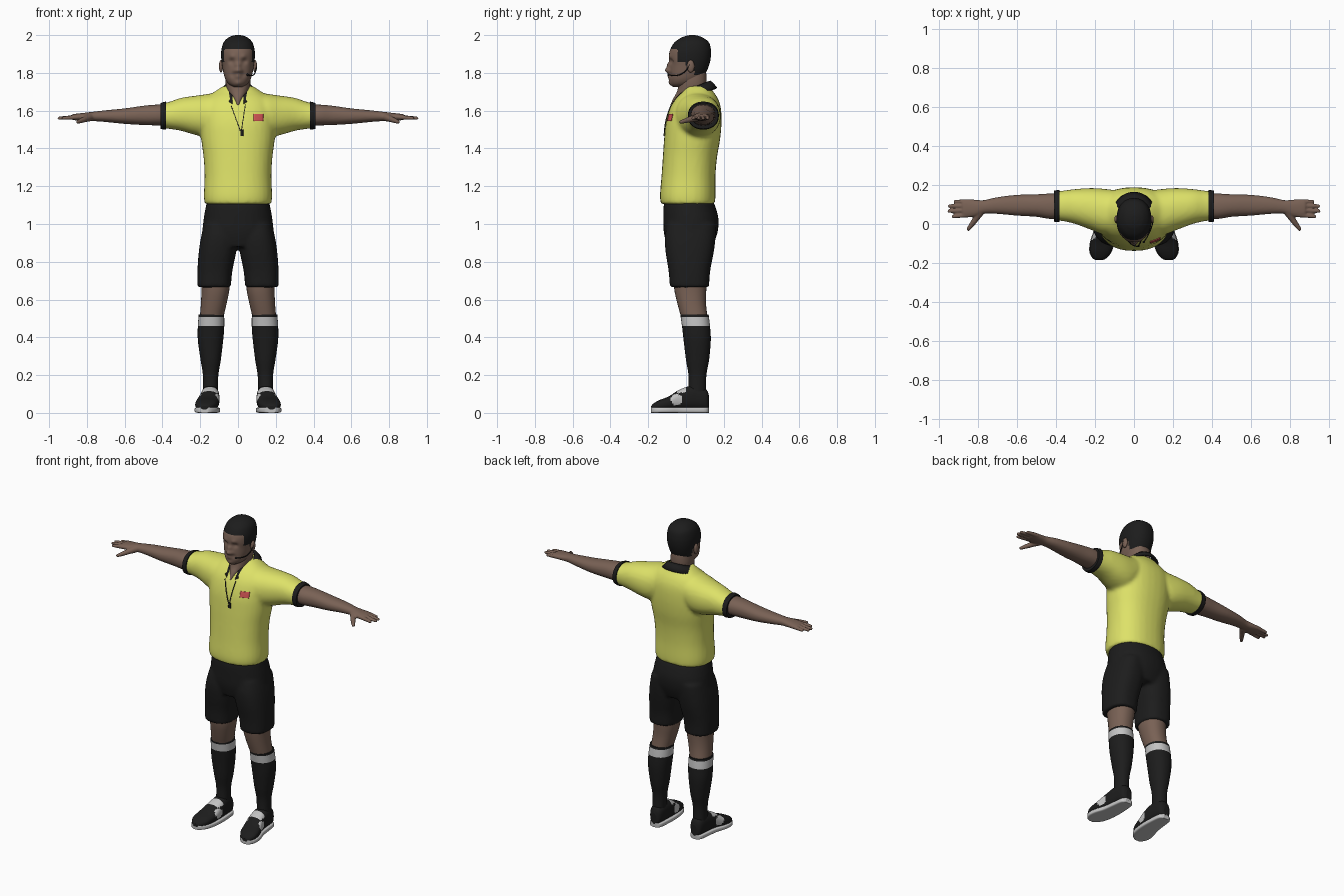
import bpy, bmesh, math
from mathutils import Vector, Matrix

if "Cube" in bpy.data.objects:
    bpy.data.objects.remove(bpy.data.objects["Cube"])


def material(name, r, g, b):
    m = bpy.data.materials.new(name)
    m.diffuse_color = (r, g, b, 1)
    m.use_nodes = True
    bsdf = m.node_tree.nodes["Principled BSDF"]
    bsdf.inputs["Base Color"].default_value = (r, g, b, 1)
    bsdf.inputs["Roughness"].default_value = .8
    return m


YELLOW = material("shirt yellow", .73, .76, .14)
SKIN = material("brown skin", .19, .12, .09)
BLACK = material("cloth black", .012, .012, .012)
WHITE = material("trim white", .55, .55, .55)
RED = material("badge red", .65, .09, .09)


def smooth_rows(rows, steps):
    """Catmull-Rom blend between the key cross-sections."""
    rows = [Vector(r) for r in rows]
    out = []
    for i in range(len(rows) - 1):
        b, c = rows[i], rows[i + 1]
        a = rows[max(i - 1, 0)]
        d = rows[min(i + 2, len(rows) - 1)]
        for k in range(steps):
            t = k / steps
            out.append(b + (c - a) * (t / 2) + (a * 2 - b * 5 + c * 4 - d) * (t * t / 2)
                       + (b * 3 - a - c * 3 + d) * (t ** 3 / 2))
    return out + [rows[-1]]


def loft(bm, rows, axis=2, side=1, n=32, steps=4, p=2.2):
    """Skin superellipse rings; a row is (position, min, max, min, max)."""
    others = [k for k in range(3) if k != axis]
    rings = []
    for t, a0, a1, b0, b1 in smooth_rows(rows, steps):
        ring = []
        for i in range(n):
            ang = math.tau * i / n
            c, s = math.cos(ang), math.sin(ang)
            co = Vector((0, 0, 0))
            co[axis] = t
            co[others[0]] = (a0 + a1) / 2 + (a1 - a0) / 2 * math.copysign(abs(c) ** (2 / p), c)
            co[others[1]] = (b0 + b1) / 2 + (b1 - b0) / 2 * math.copysign(abs(s) ** (2 / p), s)
            co.x *= side
            ring.append(bm.verts.new(co))
        rings.append(ring)
    for lo, hi in zip(rings, rings[1:]):
        for i in range(n):
            j = (i + 1) % n
            bm.faces.new((lo[i], lo[j], hi[j], hi[i]))
    bm.faces.new(rings[0])
    bm.faces.new(rings[-1])


def symmetric(rows):
    return [(z, -h, h, a, b) for z, h, a, b in rows]


def ball(bm, centre, size):
    m = Matrix.Translation(centre) @ Matrix.Diagonal((*size, 1))
    bmesh.ops.create_uvsphere(bm, u_segments=16, v_segments=10, radius=1, matrix=m)


def finger(bm, a, b, r0, r1, side):
    a, b = Vector(a), Vector(b)
    a.x, b.x = a.x * side, b.x * side
    d = b - a
    m = Matrix.Translation((a + b) / 2) @ d.to_track_quat("Z", "Y").to_matrix().to_4x4()
    bmesh.ops.create_cone(bm, cap_ends=True, segments=12, radius1=r0, radius2=r1,
                          depth=d.length, matrix=m)
    ball(bm, b, (r1, r1, r1))


def finish(name, bm, mats, voxel=0, rule=None, relax=5):
    bmesh.ops.recalc_face_normals(bm, faces=bm.faces)
    for f in bm.faces:
        f.smooth = len(f.verts) < 5
        if rule:
            f.material_index = rule(f.calc_center_median())
    me = bpy.data.meshes.new(name)
    bm.to_mesh(me)
    bm.free()
    for m in mats:
        me.materials.append(m)
    ob = bpy.data.objects.new(name, me)
    bpy.context.collection.objects.link(ob)
    if voxel:
        r = ob.modifiers.new("fuse", "REMESH")
        r.mode, r.voxel_size, r.use_smooth_shade = "VOXEL", voxel, True
        s = ob.modifiers.new("relax", "SMOOTH")
        s.factor, s.iterations = .5, relax
    return ob


# Shirt: torso and both sleeves fused
bm = bmesh.new()
loft(bm, symmetric([(1.105, .176, -.133, .153), (1.15, .181, -.138, .156), (1.25, .177, -.13, .156),
                    (1.35, .182, -.123, .164), (1.45, .195, -.116, .181), (1.54, .2, -.106, .188),
                    (1.62, .195, -.082, .184), (1.67, .165, -.05, .166), (1.7, .125, -.02, .145),
                    (1.73, .08, 0, .125)]), p=2.3)
for side in (1, -1):
    loft(bm, [(.08, -.04, .17, 1.5, 1.7), (.15, -.055, .18, 1.46, 1.69), (.22, -.03, .184, 1.47, 1.68),
              (.3, 0, .179, 1.493, 1.668), (.36, .014, .171, 1.503, 1.648),
              (.4, .018, .167, 1.508, 1.638)], axis=0, side=side)
shirt = finish("shirt", bm, [YELLOW], voxel=.011)

# Shorts: seat and both legs fused
bm = bmesh.new()
loft(bm, symmetric([(.88, .15, -.1, .14), (.95, .186, -.117, .166), (1.02, .183, -.12, .173),
                    (1.08, .173, -.12, .16), (1.12, .165, -.115, .145)]))
for side in (1, -1):
    loft(bm, [(.665, .038, .215, -.086, .122), (.75, .03, .215, -.092, .128), (.85, .01, .208, -.108, .147),
              (.93, 0, .196, -.112, .157), (1, 0, .18, -.1, .16)], side=side, p=2.5)
finish("shorts", bm, [BLACK], voxel=.011, relax=4)

# Head with sculpted face; hair coloured by hairline
def hairline(c):
    line = 1.925 if c.y < -.045 else 1.86 if c.y < .0 else 1.84 if c.y < .045 else 1.79
    return int(c.z > line)


bm = bmesh.new()
loft(bm, symmetric([(1.725, .02, -.065, 0), (1.74, .048, -.08, .05), (1.765, .066, -.087, .08),
                    (1.8, .077, -.087, .105), (1.84, .084, -.086, .122), (1.88, .089, -.09, .131),
                    (1.92, .088, -.085, .132), (1.96, .077, -.062, .122), (1.985, .054, -.028, .092),
                    (1.996, .03, 0, .065), (2, .01, .02, .045)]), n=72, steps=7)
bumps = [(0, 1.815, .015, -.024), (0, 1.842, .013, -.014), (0, 1.783, .014, -.009), (0, 1.745, .016, -.008)]
for side in (1, -1):
    bumps += [(side * .034, 1.862, .015, .012), (side * .03, 1.886, .013, -.006),
              (side * .016, 1.81, .009, -.007), (side * .03, 1.79, .012, .004)]
for v in bm.verts:
    if v.co.y < -.03:
        x, z = v.co.x, v.co.z
        for bx, bz, r, push in bumps:
            v.co.y += push * math.exp(-((x - bx) ** 2 + (z - bz) ** 2) / (2 * (r * .75) ** 2))
finish("head", bm, [SKIN, BLACK], rule=hairline)

# Neck, reaching into the open collar
bm = bmesh.new()
loft(bm, symmetric([(1.63, .008, -.083, 0), (1.665, .03, -.067, .06), (1.7, .055, -.048, .1),
                    (1.74, .065, -.04, .108), (1.79, .065, -.042, .108), (1.84, .06, -.03, .1)]))
finish("neck", bm, [SKIN])

# Folded collar, open at the front
bm = bmesh.new()
rows = []
steps = 40
for i in range(steps + 1):
    u = 2 * i / steps - 1
    tip = max(0, abs(u) - .86) / .14
    row = []
    for rx, ry, base, slope, gap in ((.066, .078, 1.722, .42, .45), (.088, .095, 1.705, .38, .33),
                                     (.107, .113, 1.684, .3, .27)):
        ang = u * (math.pi - gap)
        x, y = rx * math.sin(ang), .047 + ry * math.cos(ang)
        drop = tip * .018 * (rx > .1)
        row.append(bm.verts.new((x, y - drop * .5, base + slope * (y - .047) - drop)))
    rows.append(row)
for a, b in zip(rows, rows[1:]):
    for k in range(2):
        bm.faces.new((a[k], a[k + 1], b[k + 1], b[k]))
collar = finish("collar", bm, [BLACK])
thick = collar.modifiers.new("thickness", "SOLIDIFY")
thick.thickness, thick.offset = .012, 0

# Paired parts
for side, word in ((1, "left"), (-1, "right")):
    bm = bmesh.new()
    ball(bm, (side * .09, .025, 1.835), (.011, .02, .033))
    finish(word + "_ear", bm, [SKIN])

    bm = bmesh.new()
    loft(bm, [(.382, .01, .174, 1.5, 1.648), (.395, .01, .173, 1.501, 1.645), (.41, .012, .17, 1.504, 1.64)],
         axis=0, side=side)
    finish(word + "_sleeve_cuff", bm, [BLACK])

    # Arm with hand
    bm = bmesh.new()
    loft(bm, [(.36, .03, .155, 1.52, 1.632), (.43, .026, .156, 1.522, 1.632), (.5, .037, .152, 1.524, 1.626),
              (.6, .043, .149, 1.53, 1.612), (.7, .052, .137, 1.54, 1.602), (.77, .053, .122, 1.545, 1.594),
              (.82, .037, .125, 1.546, 1.588), (.87, .037, .127, 1.55, 1.582), (.88, .045, .12, 1.555, 1.577)],
         axis=0, side=side)
    for y, tip_x, tip_y in ((.048, .925, .038), (.071, .946, .066), (.093, .944, .092), (.114, .915, .115)):
        finger(bm, (.84, y, 1.567), (tip_x, tip_y, 1.56), .0135, .0095, side)
    finger(bm, (.785, .065, 1.565), (.815, .018, 1.553), .022, .015, side)
    finger(bm, (.815, .018, 1.553), (.848, -.026, 1.54), .016, .01, side)
    finish(word + "_arm", bm, [SKIN], voxel=.005, relax=3)

    # Bare knee
    bm = bmesh.new()
    loft(bm, [(.76, .045, .2, -.07, .115), (.66, .045, .194, -.063, .108), (.58, .06, .196, -.046, .106),
              (.5, .078, .202, -.024, .115), (.46, .08, .2, -.015, .12)], side=side)
    finish(word + "_knee", bm, [SKIN])

    # Sock with a pale band
    bm = bmesh.new()
    loft(bm, [(.52, .073, .208, -.03, .12), (.45, .073, .213, -.02, .128), (.38, .079, .212, -.012, .131),
              (.28, .091, .198, 0, .122), (.2, .104, .186, .013, .108), (.1, .107, .186, .012, .106),
              (.05, .107, .186, .012, .106)], side=side, steps=8)
    finish(word + "_sock", bm, [BLACK, WHITE], rule=lambda c: int(.457 < c.z < .508))

    # Shoe with pale panels, on a pale sole
    shoe = [(.122, .13, .16, .02, .09), (.105, .108, .183, .015, .125), (.04, .1, .193, .015, .145),
            (-.03, .098, .203, .015, .125), (-.09, .103, .222, .015, .088), (-.14, .116, .226, .015, .068),
            (-.172, .14, .212, .015, .05), (-.184, .16, .195, .018, .036)]

    def panels(c):
        flank = math.hypot(c.y + .05, c.z - .07) < .03
        tongue = c.z > .107 and -.05 < c.y < -.005
        return int(flank or tongue)

    bm = bmesh.new()
    loft(bm, shoe, axis=1, side=side, steps=7, n=48, p=2.5)
    finish(word + "_shoe", bm, [BLACK, WHITE], rule=panels)
    bm = bmesh.new()
    loft(bm, [(y, a - .003, b + .003, 0, .03) for y, a, b, *_ in shoe], axis=1, side=side, p=5)
    finish(word + "_sole", bm, [WHITE])


# Chest plates that hug the shirt
def chest_plate(name, x, z, w, h, lean, mat):
    bm = bmesh.new()
    m = (Matrix.Translation((x, -.3, z)) @ Matrix.Rotation(lean, 4, "Y")
         @ Matrix.Rotation(math.pi / 2, 4, "X") @ Matrix.Diagonal((w, h, 1, 1)))
    bmesh.ops.create_grid(bm, x_segments=6, y_segments=16, size=.5, matrix=m)
    ob = finish(name, bm, [mat])
    wrap = ob.modifiers.new("hug", "SHRINKWRAP")
    wrap.target, wrap.wrap_method, wrap.wrap_mode = shirt, "PROJECT", "ABOVE_SURFACE"
    wrap.use_project_y, wrap.offset = True, .003
    s = ob.modifiers.new("thickness", "SOLIDIFY")
    s.thickness, s.offset = .004, 0


chest_plate("badge", .107, 1.563, .052, .036, 0, RED)
chest_plate("left_lanyard", .028, 1.56, .004, .14, .15, BLACK)
chest_plate("right_lanyard", -.012, 1.56, .004, .14, -.35, BLACK)
chest_plate("whistle", .02, 1.482, .016, .034, 0, BLACK)

# Headset microphone
curve = bpy.data.curves.new("microphone_boom", "CURVE")
curve.dimensions, curve.bevel_depth = "3D", .003
line = curve.splines.new("NURBS")
path = [(.098, .02, 1.845), (.094, -.005, 1.79), (.085, -.045, 1.778), (.05, -.092, 1.79)]
line.points.add(len(path) - 1)
for pt, co in zip(line.points, path):
    pt.co = (*co, 1)
line.use_endpoint_u = True
curve.materials.append(BLACK)
boom = bpy.data.objects.new("microphone_boom", curve)
bpy.context.collection.objects.link(boom)
bm = bmesh.new()
ball(bm, path[-1], (.006, .006, .006))
finish("microphone_tip", bm, [BLACK])
